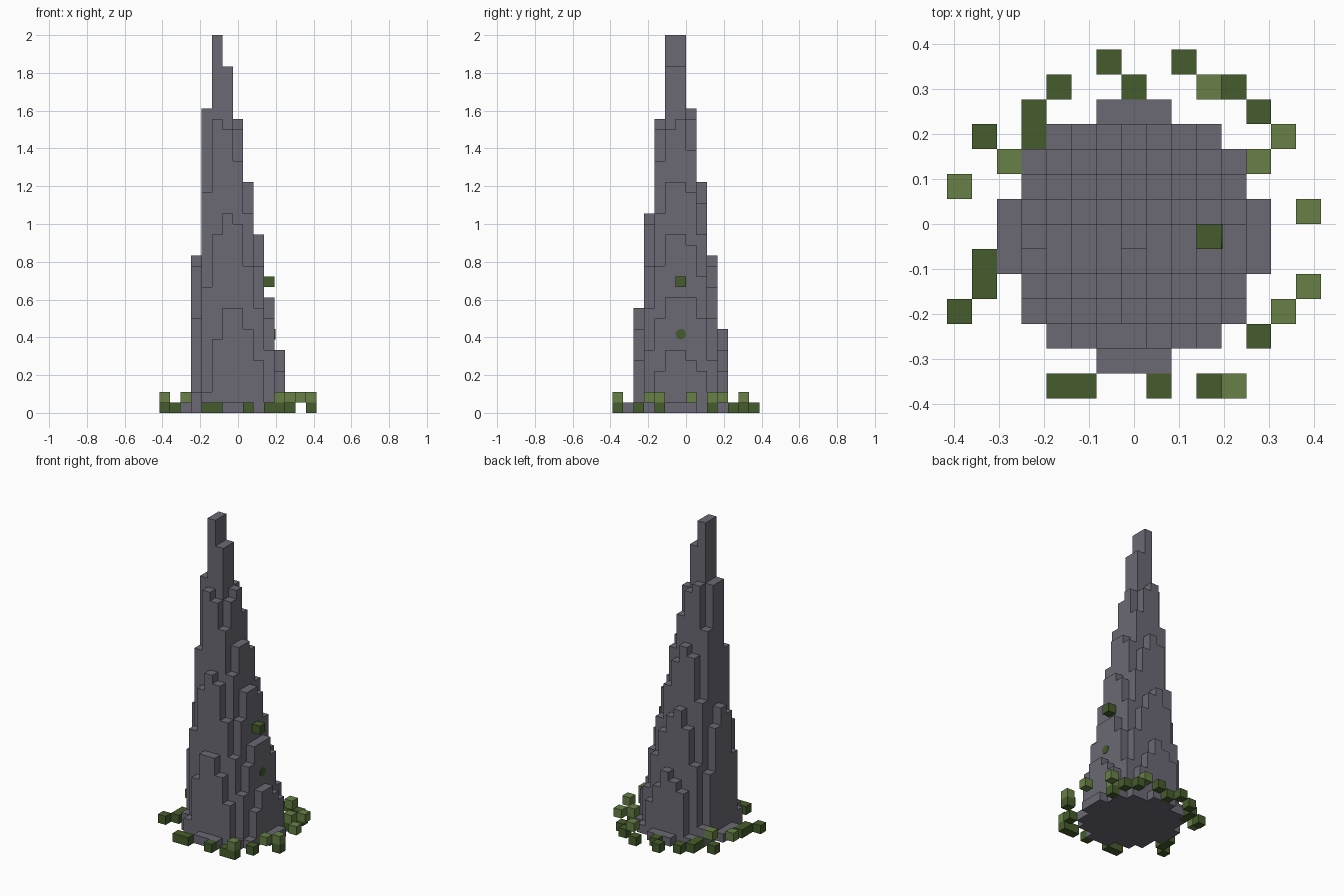
import bpy, bmesh, math
from mathutils import Matrix, Vector

cube = bpy.data.objects.get("Cube")
if cube:
    bpy.data.objects.remove(cube, do_unlink=True)

V = 2 / 36          # block size
LAYERS = 36


def make_material(name, rgb):
    mat = bpy.data.materials.new(name)
    mat.use_nodes = True
    color = (*rgb, 1)
    mat.diffuse_color = color
    bsdf = mat.node_tree.nodes["Principled BSDF"]
    bsdf.inputs["Base Color"].default_value = color
    bsdf.inputs["Roughness"].default_value = 0.9
    return mat


stone = make_material("grey stone", (0.147, 0.141, 0.174))
dark_moss = make_material("dark moss", (0.061, 0.107, 0.026))
light_moss = make_material("light moss", (0.138, 0.216, 0.061))


def add_object(name, bm, mat):
    mesh = bpy.data.meshes.new(name)
    bm.to_mesh(mesh)
    bm.free()
    mesh.materials.append(mat)
    obj = bpy.data.objects.new(name, mesh)
    bpy.context.collection.objects.link(obj)
    return obj


# Leaning stone spire: a shrinking, drifting round slice for every block layer
def in_slice(i, j, z):
    radius = 5.2 if z == 0 else 5.0215 - 0.126 * z
    dx, dy = abs(i + 0.058 * z), abs(j + 0.016 * z)
    return (dx ** 2.1 + dy ** 2.1) ** (1 / 2.1) <= radius


def column_height(i, j):
    return sum(in_slice(i, j, z) for z in range(LAYERS))


def build_spire():
    bm = bmesh.new()

    def quad(*points):
        bm.faces.new([bm.verts.new(Vector(p) * V) for p in points])

    for i in range(-6, 7):
        for j in range(-6, 7):
            h = column_height(i, j)
            if h == 0:
                continue
            x0, x1, y0, y1 = i - 0.5, i + 0.5, j - 1, j
            quad((x0, y0, h), (x1, y0, h), (x1, y1, h), (x0, y1, h))
            quad((x0, y1, 0), (x1, y1, 0), (x1, y0, 0), (x0, y0, 0))
            # walls only where the neighbouring column is lower
            sides = (((1, 0), (x1, y0), (x1, y1)), ((-1, 0), (x0, y1), (x0, y0)),
                     ((0, 1), (x1, y1), (x0, y1)), ((0, -1), (x0, y0), (x1, y0)))
            for (di, dj), a, b in sides:
                low = column_height(i + di, j + dj)
                if low < h:
                    quad((*a, low), (*b, low), (*b, h), (*a, h))
    bmesh.ops.remove_doubles(bm, verts=bm.verts, dist=1e-5)
    return add_object("stone_spire", bm, stone)


build_spire()


# Moss blocks, given by their grid cell
def build_blocks(name, cells, mat):
    bm = bmesh.new()
    for i, j, k in cells:
        bmesh.ops.create_cube(bm, size=V, matrix=Matrix.Translation(
            (i * V, (j + 0.5) * V, (k + 0.5) * V)))
    return add_object(name, bm, mat)


ground = [(-1, 6), (2, 6), (-3, 5), (0, 5), (4, 5), (5, 4), (-4, 4), (-4, 3),
          (-6, 3), (-6, -2), (-6, -3), (-7, -4), (5, -5), (-3, -7), (-2, -7),
          (1, -7), (3, -7), (4, -7), (7, -3), (5, 2)]
raised = [(3, 5), (6, 3), (-5, 2), (5, 2), (-7, 1), (7, 0), (7, -3), (6, -4),
          (4, -7)]
build_blocks("ground_moss", [(i, j, 0) for i, j in ground], dark_moss)
build_blocks("raised_moss", [(i, j, 1) for i, j in raised], light_moss)
build_blocks("ledge_moss", [(3, -1, 12)], dark_moss)

# Small round moss patch on the left wall
bm = bmesh.new()
bmesh.ops.create_cone(bm, cap_ends=True, segments=12, radius1=V / 2, radius2=V / 2,
                      depth=0.006, matrix=Matrix.Translation((3.5 * V, -V / 2, 7.5 * V))
                      @ Matrix.Rotation(math.pi / 2, 4, 'Y'))
add_object("moss_patch", bm, dark_moss)
